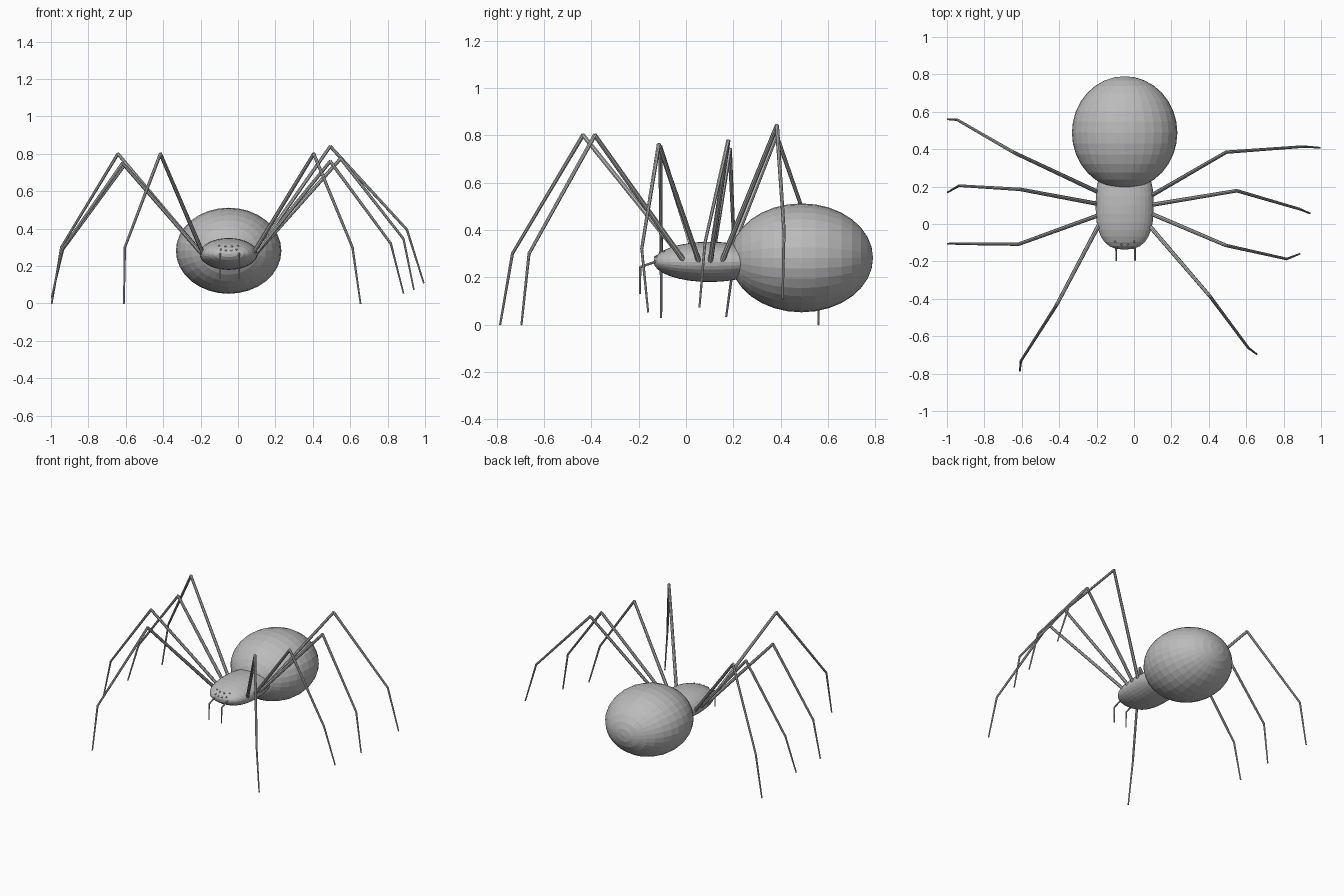
import bpy, bmesh, math
from mathutils import Vector, Matrix

if "Cube" in bpy.data.objects:
    bpy.data.objects.remove(bpy.data.objects["Cube"])

grey = bpy.data.materials.new("plain grey")
grey.diffuse_color = (0.5, 0.5, 0.5, 1)
grey.use_nodes = True
grey.node_tree.nodes["Principled BSDF"].inputs["Base Color"].default_value = grey.diffuse_color


def finish(name, bm):
    mesh = bpy.data.meshes.new(name)
    bm.to_mesh(mesh)
    bm.free()
    mesh.materials.append(grey)
    ob = bpy.data.objects.new(name, mesh)
    bpy.context.collection.objects.link(ob)
    return ob


def body_part(name, centre, radii, segs, rings, square=2.0):
    """Ellipsoid with its poles on y; square > 2 makes the plan view boxier."""
    bm = bmesh.new()
    bmesh.ops.create_uvsphere(bm, u_segments=segs, v_segments=rings, radius=1,
                              matrix=Matrix.Rotation(math.pi / 2, 4, 'X'))
    for v in bm.verts:
        t = min(abs(v.co.y), 1)
        round_w = math.sqrt(max(1 - t * t, 0))
        if round_w > 1e-3:
            v.co.x *= (1 - t ** square) ** (1 / square) / round_w
        v.co = Vector([c + r * p for c, r, p in zip(centre, radii, v.co)])
    return finish(name, bm)


def limb(name, points, radii, sides=8):
    """Chain of tapered rods; radii holds (start, end) for each rod."""
    bm = bmesh.new()
    for a, b, (r1, r2) in zip(points, points[1:], radii):
        a, b = Vector(a), Vector(b)
        d = b - a
        m = Matrix.Translation((a + b) / 2) @ d.to_track_quat('Z', 'Y').to_matrix().to_4x4()
        bmesh.ops.create_cone(bm, cap_ends=True, segments=sides, radius1=r1,
                              radius2=r2, depth=d.length + 0.004, matrix=m)
    return finish(name, bm)


# body
HEAD_C, HEAD_R, HEAD_SQ = (-0.05, 0.10, 0.265), (0.155, 0.237, 0.085), 2.6
body_part("abdomen", (-0.05, 0.488, 0.282), (0.282, 0.302, 0.23), 32, 16)
body_part("head_and_thorax", HEAD_C, HEAD_R, 32, 16, HEAD_SQ)

# legs: hip, knee, ankle, tip
LEGS = {
    "left_leg_1": [(-0.18, 0.01, 0.25), (-0.415, -0.435, 0.80), (-0.605, -0.733, 0.30), (-0.61, -0.785, 0.0)],
    "left_leg_2": [(-0.18, 0.05, 0.25), (-0.617, -0.108, 0.75), (-0.94, -0.105, 0.29), (-0.996, -0.105, 0.03)],
    "left_leg_3": [(-0.18, 0.105, 0.25), (-0.607, 0.185, 0.74), (-0.935, 0.205, 0.29), (-0.996, 0.17, 0.035)],
    "left_leg_4": [(-0.18, 0.165, 0.25), (-0.642, 0.382, 0.80), (-0.945, 0.557, 0.30), (-0.996, 0.56, 0.0)],
    "right_leg_1": [(0.07, 0.005, 0.25), (0.405, -0.385, 0.80), (0.612, -0.663, 0.30), (0.655, -0.695, 0.0)],
    "right_leg_2": [(0.08, 0.06, 0.25), (0.493, -0.115, 0.76), (0.817, -0.187, 0.32), (0.885, -0.16, 0.055)],
    "right_leg_3": [(0.08, 0.10, 0.25), (0.549, 0.178, 0.775), (0.885, 0.08, 0.345), (0.94, 0.057, 0.075)],
    "right_leg_4": [(0.08, 0.145, 0.25), (0.493, 0.384, 0.84), (0.903, 0.414, 0.395), (0.993, 0.408, 0.11)],
}
for name, pts in LEGS.items():
    limb(name, pts, [(0.0115, 0.0095), (0.009, 0.007), (0.0065, 0.0045)])

# feelers beside the mouth
for side, x in (("left", -0.095), ("right", 0.005)):
    limb(side + "_feeler", [(x, -0.09, 0.28), (x, -0.193, 0.243), (x, -0.195, 0.132)],
         [(0.0055, 0.005), (0.005, 0.004)])

# eyes: two curved rows sitting on the front of the head
bm = bmesh.new()
for z, spread in ((0.284, 0.014), (0.304, 0.017)):
    for k in (-1.5, -0.5, 0.5, 1.5):
        x = k * 2 * spread
        zz = z + 0.002 * k * k
        lo, hi = 0.0, 0.999
        for _ in range(30):          # find the head surface along y
            t = (lo + hi) / 2
            w = (1 - t ** HEAD_SQ) ** (1 / HEAD_SQ) * HEAD_R[0]
            h = math.sqrt(1 - t * t) * HEAD_R[2]
            inside = (x / w) ** 2 + ((zz - HEAD_C[2]) / h) ** 2 < 1
            lo, hi = (t, hi) if inside else (lo, t)
        bmesh.ops.create_uvsphere(bm, u_segments=8, v_segments=6, radius=0.0055,
                                  matrix=Matrix.Translation((HEAD_C[0] + x, HEAD_C[1] - lo * HEAD_R[1], zz)))
finish("eyes", bm)
